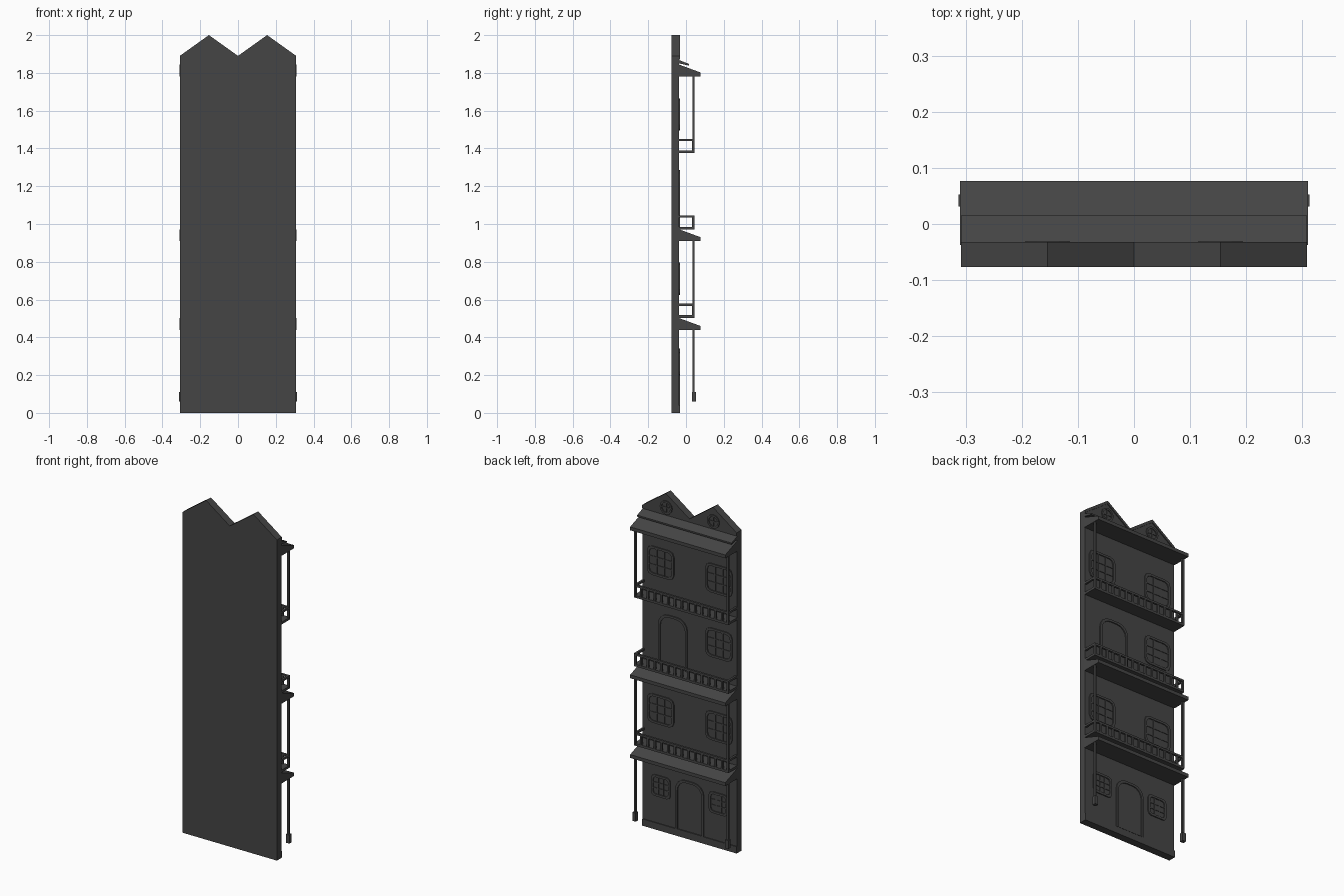
import bpy, bmesh, math

if "Cube" in bpy.data.objects:
    bpy.data.objects.remove(bpy.data.objects["Cube"])

mat = bpy.data.materials.new("dark_grey")
mat.diffuse_color = (0.06, 0.06, 0.06, 1)
mat.use_nodes = True
mat.node_tree.nodes["Principled BSDF"].inputs["Base Color"].default_value = mat.diffuse_color
FACE = -0.037          # facade surface
W = 0.308              # half width of the house


def finish(name, bm):
    bmesh.ops.recalc_face_normals(bm, faces=bm.faces)
    me = bpy.data.meshes.new(name)
    bm.to_mesh(me)
    bm.free()
    me.materials.append(mat)
    ob = bpy.data.objects.new(name, me)
    bpy.context.collection.objects.link(ob)
    return ob


def add_box(bm, x0, x1, y0, y1, z0, z1):
    vs = bmesh.ops.create_cube(bm, size=1)["verts"]
    for v in vs:
        v.co = (x1 if v.co.x > 0 else x0, y1 if v.co.y > 0 else y0, z1 if v.co.z > 0 else z0)


def add_prism(bm, pts, a, b, axis):
    """Extrude a profile: xz profile along y, or yz profile along x."""
    place = (lambda p, d: (p[0], d, p[1])) if axis == "y" else (lambda p, d: (d, p[0], p[1]))
    r0 = [bm.verts.new(place(p, a)) for p in pts]
    r1 = [bm.verts.new(place(p, b)) for p in pts]
    bm.faces.new(r0)
    bm.faces.new(r1[::-1])
    for i in range(len(pts)):
        j = (i + 1) % len(pts)
        bm.faces.new((r0[i], r0[j], r1[j], r1[i]))


def add_ring(bm, outer, inner, y0, y1):
    """Raised frame between two matching xz outlines."""
    n = len(outer)
    loops = [[bm.verts.new((p[0], y, p[1])) for p in ps]
             for ps, y in ((outer, y0), (outer, y1), (inner, y1), (inner, y0))]
    for k in range(4):
        l0, l1 = loops[k], loops[(k + 1) % 4]
        for i in range(n):
            j = (i + 1) % n
            bm.faces.new((l0[i], l0[j], l1[j], l1[i]))


def outline(cx, z0, z1, w, r, segs, square_bottom=False):
    """Rectangle with rounded corners; the bottom can stay square."""
    pts = []
    for q, (sx, z, sz) in enumerate(((1, z1, -1), (-1, z1, -1), (-1, z0, 1), (1, z0, 1))):
        if square_bottom and q > 1:
            pts.append((cx + sx * w / 2, z))
            continue
        ox, oz = cx + sx * (w / 2 - r), z + sz * r
        for k in range(segs + 1):
            t = math.pi / 2 * (q + k / segs)
            pts.append((ox + r * math.cos(t), oz + r * math.sin(t)))
    return pts


def window(name, cx, cz, w, h):
    bm = bmesh.new()
    t = 0.013
    r = w * 0.18
    z0, z1 = cz - h / 2, cz + h / 2
    add_ring(bm, outline(cx, z0, z1, w, r, 2),
             outline(cx, z0 + t, z1 - t, w - 2 * t, r - 0.006, 2), FACE - 0.002, FACE + 0.006)
    for k in (-1, 1):
        x, z = cx + k * (w - 2 * t) / 6, cz + k * (h - 2 * t) / 6
        add_box(bm, x - 0.003, x + 0.003, FACE - 0.002, FACE + 0.004, z0 + t / 2, z1 - t / 2)
        add_box(bm, cx - w / 2 + t / 2, cx + w / 2 - t / 2, FACE - 0.002, FACE + 0.0035, z - 0.003, z + 0.003)
    finish(name, bm)


def door(name, cx, z0, z1, w):
    bm = bmesh.new()
    t = 0.013
    r = w * 0.35
    add_ring(bm, outline(cx, z0, z1, w, r, 4, True),
             outline(cx, z0 + 0.002, z1 - t, w - 2 * t, r - t / 2, 4, True), FACE - 0.002, FACE + 0.006)
    finish(name, bm)


def awning(name, z):
    bm = bmesh.new()
    add_prism(bm, [(FACE, z), (0.077, z), (0.077, z + 0.02), (FACE, z + 0.062)], -W - 0.002, W + 0.002, "x")
    finish(name, bm)


def balcony(name, z):
    bm = bmesh.new()
    add_box(bm, -W, W, FACE, 0.045, z, z + 0.014)                    # floor
    add_box(bm, -W, W, 0.033, 0.045, z + 0.064, z + 0.076)           # front rail
    for s in (-1, 1):
        a, b = sorted((s * W, s * (W - 0.012)))
        add_box(bm, a, b, FACE, 0.034, z + 0.064, z + 0.076)         # side rail
        add_box(bm, a, b, 0.033, 0.045, z + 0.01, z + 0.066)         # corner post
    for i in range(1, 14):                                           # balusters
        x = -W + 2 * W * i / 14
        add_box(bm, x - 0.006, x + 0.006, 0.034, 0.044, z + 0.01, z + 0.066)
    finish(name, bm)


def posts(name, z0, z1, base=False):
    bm = bmesh.new()
    for s in (-1, 1):
        x = s * 0.302
        add_box(bm, x - 0.006, x + 0.006, 0.034, 0.046, z0, z1)
        if base:
            add_box(bm, x - 0.011, x + 0.011, 0.031, 0.053, z0, z0 + 0.05)
    finish(name, bm)


# wall slab with twin gables
bm = bmesh.new()
add_prism(bm, [(-W, 0), (W, 0), (W, 1.89), (W / 2, 2), (0, 1.89), (-W / 2, 2), (-W, 1.89)], -0.077, FACE, "y")
finish("wall", bm)

# plinth
bm = bmesh.new()
add_box(bm, -W, W, FACE - 0.002, -0.032, 0, 0.04)
finish("plinth", bm)

# gable trims and round windows
for s, side in ((-1, "left"), (1, "right")):
    c = s * W / 2
    bm = bmesh.new()
    for d in (-1, 1):
        e = c + d * W / 2
        add_prism(bm, [(c, 2), (e, 1.89), (e, 1.872), (c, 1.982)], FACE - 0.002, -0.032, "y")
    finish("gable_trim_" + side, bm)
    bm = bmesh.new()
    circle = lambda r: [(c + r * math.cos(math.tau * k / 12), 1.915 + r * math.sin(math.tau * k / 12)) for k in range(12)]
    add_ring(bm, circle(0.04), circle(0.029), FACE - 0.002, FACE + 0.006)
    add_box(bm, c - 0.003, c + 0.003, FACE - 0.002, FACE + 0.004, 1.883, 1.947)
    add_box(bm, c - 0.032, c + 0.032, FACE - 0.002, FACE + 0.0035, 1.912, 1.918)
    finish("round_window_" + side, bm)

# awnings and the small upper cornice
for i, z in enumerate((0.44, 0.91, 1.782)):
    awning(f"awning_{i + 1}", z)
bm = bmesh.new()
add_prism(bm, [(FACE, 1.85), (0.015, 1.839), (0.015, 1.848), (FACE, 1.868)], -W, W, "x")
finish("upper_cornice", bm)

# balconies and posts
for i, z in enumerate((0.503, 0.97, 1.375)):
    balcony(f"balcony_{i + 1}", z)
posts("ground_posts", 0.06, 0.445, True)
posts("middle_posts", 0.505, 0.915)
posts("upper_posts", 1.377, 1.79)

# doors and windows
door("front_door", 0, 0.04, 0.34, 0.185)
door("balcony_door", 0.11, 0.982, 1.285, 0.19)
for s, side in ((-1, "left"), (1, "right")):
    window("ground_window_" + side, s * 0.188, 0.26, 0.125, 0.125)
    window("second_window_" + side, s * 0.19, 0.71, 0.175, 0.17)
    window("fourth_window_" + side, s * 0.19, 1.58, 0.175, 0.17)
window("third_window", -0.19, 1.2, 0.175, 0.17)
